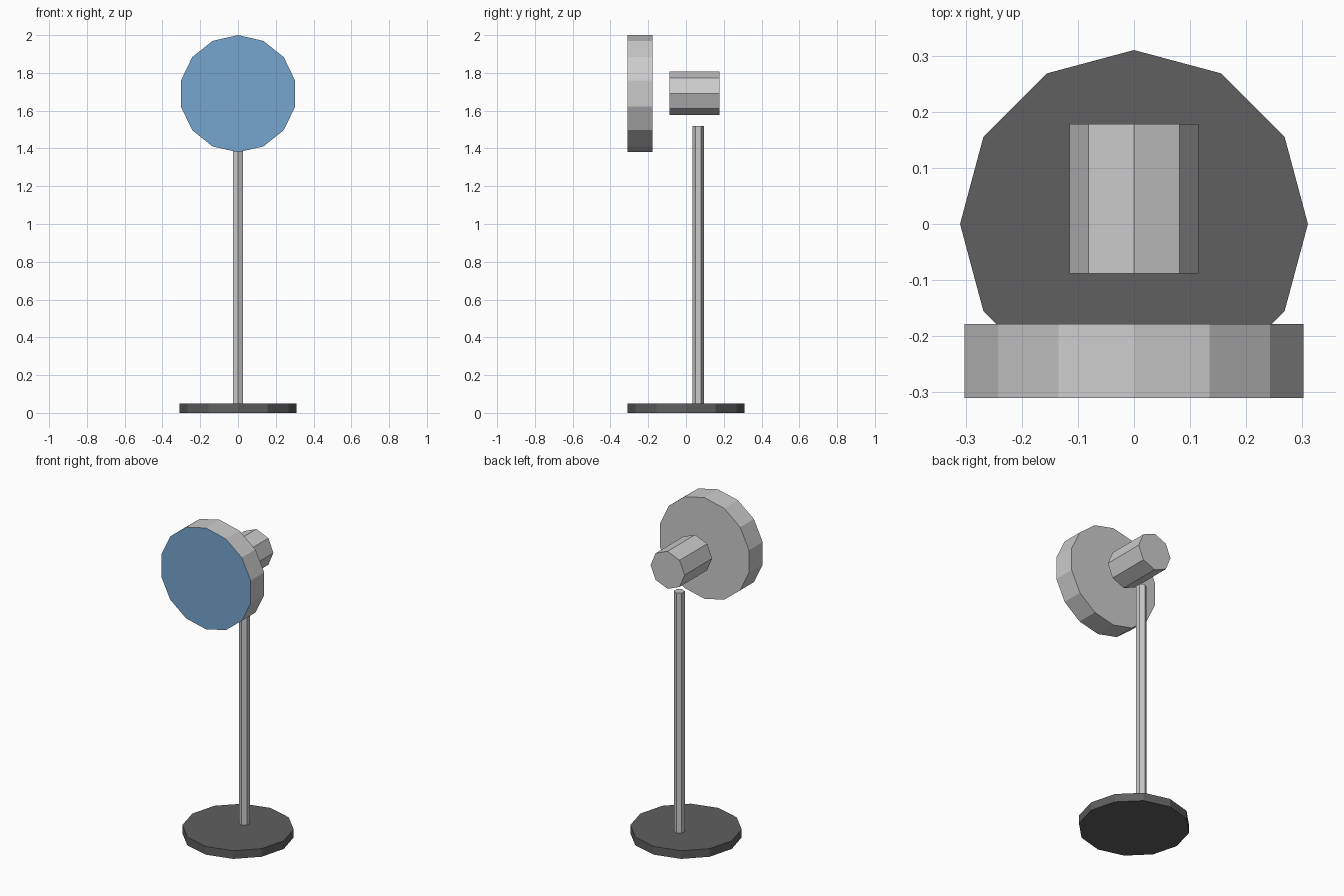
import bpy, math
from mathutils import Matrix

if "Cube" in bpy.data.objects:
    bpy.data.objects.remove(bpy.data.objects["Cube"])


def material(name, rgb):
    m = bpy.data.materials.new(name)
    m.diffuse_color = (*rgb, 1.0)
    m.use_nodes = True
    m.node_tree.nodes["Principled BSDF"].inputs["Base Color"].default_value = m.diffuse_color
    return m


GREY = material("light grey", (0.6, 0.6, 0.6))
DARK = material("dark grey", (0.115, 0.115, 0.115))
BLUE = material("blue", (0.18, 0.38, 0.62))


def prism(name, sides, radius, depth, centre, mat, along_y=False):
    """Flat-sided cylinder with one corner on +y (or on +z when lying along y)."""
    bpy.ops.mesh.primitive_cylinder_add(vertices=sides, radius=radius, depth=depth)
    ob = bpy.context.object
    ob.name = name
    if along_y:
        ob.data.transform(Matrix.Rotation(math.pi / 2, 4, 'X'))
    ob.location = centre
    ob.data.materials.append(mat)
    return ob


# Round foot and hexagonal pole
prism("base", 12, 0.31, 0.05, (0, 0, 0.025), DARK)
prism("pole", 6, 0.03, 1.47, (0, 0.064, 0.785), GREY)

# Octagonal motor housing behind the fan head
prism("motor_housing", 8, 0.115, 0.266, (0, 0.045, 1.692), GREY, along_y=True)

# Fan head with a blue front face
head = prism("fan_head", 14, 0.31, 0.132, (0, -0.244, 1.69), GREY, along_y=True)
head.data.materials.append(BLUE)
for f in head.data.polygons:
    f.material_index = int(f.normal.y < -0.9)
